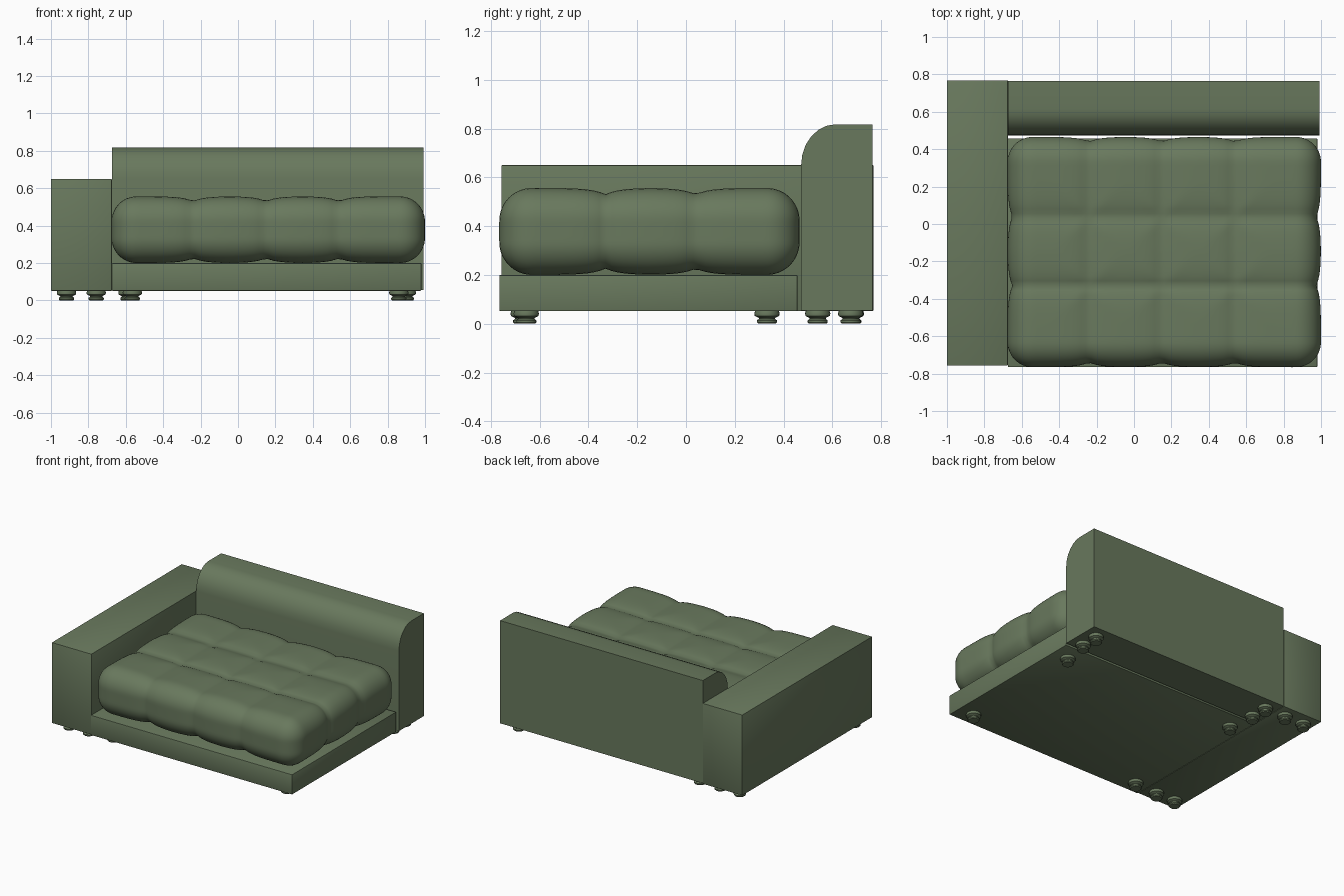
import bpy, bmesh, math
from mathutils import Vector

if "Cube" in bpy.data.objects:
    bpy.data.objects.remove(bpy.data.objects["Cube"])

mat = bpy.data.materials.new("green_fabric")
mat.diffuse_color = (0.14, 0.19, 0.11, 1)
mat.use_nodes = True
mat.node_tree.nodes["Principled BSDF"].inputs["Base Color"].default_value = mat.diffuse_color


def finish(name, bm, angle=35):
    bmesh.ops.recalc_face_normals(bm, faces=bm.faces)
    me = bpy.data.meshes.new(name)
    bm.to_mesh(me)
    bm.free()
    ob = bpy.data.objects.new(name, me)
    bpy.context.collection.objects.link(ob)
    me.materials.append(mat)
    bpy.context.view_layer.objects.active = ob
    ob.select_set(True)
    bpy.ops.object.shade_smooth_by_angle(angle=math.radians(angle))
    ob.select_set(False)
    return ob


def box(name, lo, hi, bevel=0.004):
    bm = bmesh.new()
    bmesh.ops.create_cube(bm, size=1)
    for v in bm.verts:
        v.co = Vector([l + (c + 0.5) * (h - l) for l, h, c in zip(lo, hi, v.co)])
    bmesh.ops.bevel(bm, geom=bm.edges[:], offset=bevel, segments=2, affect='EDGES', profile=0.5)
    return finish(name, bm)


# arm block and seat platform
box("arm", (-1, -0.757, 0.052), (-0.675, 0.768, 0.65), 0.002)
box("seat_base", (-0.674, -0.765, 0.052), (0.98, 0.457, 0.2))

# backrest: side profile with a rounded front top, extruded along x
profile = [(0.765, 0.055), (0.765, 0.818), (0.615, 0.818)]
for i in range(1, 7):
    a = math.radians(90 + 15 * i)
    profile.append((0.615 + 0.143 * math.cos(a), 0.65 + 0.168 * math.sin(a)))
profile.append((0.472, 0.055))
bm = bmesh.new()
face = bm.faces.new([bm.verts.new((-0.674, y, z)) for y, z in profile])
ext = bmesh.ops.extrude_face_region(bm, geom=[face])
bmesh.ops.translate(bm, vec=(1.666, 0, 0),
                    verts=[g for g in ext["geom"] if isinstance(g, bmesh.types.BMVert)])
finish("backrest", bm)

# tufted cushion: rounded box with soft channels pressed in along x and y lines
lo, hi, R = Vector((-0.676, -0.766, 0.2)), Vector((1.0, 0.466, 0.557)), 0.135
X_LINES, Y_LINES = (-0.24, 0.15, 0.54), (-0.33, 0.04)


def channel(t, lines):
    d = min(abs(t - l) for l in lines)
    return math.exp(-d / 0.055)


bm = bmesh.new()
bmesh.ops.create_cube(bm, size=1)
for axis, n in ((0, 64), (1, 48), (2, 20)):
    for i in range(1, n):
        co, no = Vector((0, 0, 0)), Vector((0, 0, 0))
        co[axis], no[axis] = i / n - 0.5, 1
        bmesh.ops.bisect_plane(bm, geom=bm.verts[:] + bm.edges[:] + bm.faces[:],
                               plane_co=co, plane_no=no)
for v in bm.verts:
    p = Vector([l + (c + 0.5) * (h - l) for l, h, c in zip(lo, hi, v.co)])
    core = Vector([min(max(c, l + R), h - R) for c, l, h in zip(p, lo, hi)])
    n = (p - core).normalized()
    p = core + n * R
    cx, cy = channel(p.x, X_LINES), channel(p.y, Y_LINES)
    depth = 0.026 * max(cx, cy) + 0.012 * cx * cy
    v.co = p - n * depth
finish("seat_cushion", bm, 60)

# turned feet
FOOT = [(0.0, 0.0), (0.036, 0.0), (0.041, 0.006), (0.041, 0.014), (0.033, 0.02),
        (0.034, 0.024), (0.050, 0.032), (0.052, 0.042), (0.048, 0.055), (0.0, 0.055)]


def foot(name, x, y, sides=20):
    bm = bmesh.new()
    vs = [bm.verts.new((r, 0, z)) for r, z in FOOT]
    es = [bm.edges.new(e) for e in zip(vs, vs[1:])]
    bmesh.ops.spin(bm, geom=vs + es, cent=(0, 0, 0), axis=(0, 0, 1),
                   angle=math.tau, steps=sides)
    bmesh.ops.remove_doubles(bm, verts=bm.verts, dist=1e-4)
    finish(name, bm).location = (x, y, 0)


for part, xs, ys in (("arm", (-0.917, -0.758), (-0.668, 0.678)),
                     ("base", (-0.565, 0.86), (-0.655, 0.332)),
                     ("back", (-0.588, 0.9), (0.54, 0.675))):
    for i, x in enumerate(xs):
        for j, y in enumerate(ys):
            foot(f"{part}_foot_{i}{j}", x, y)
